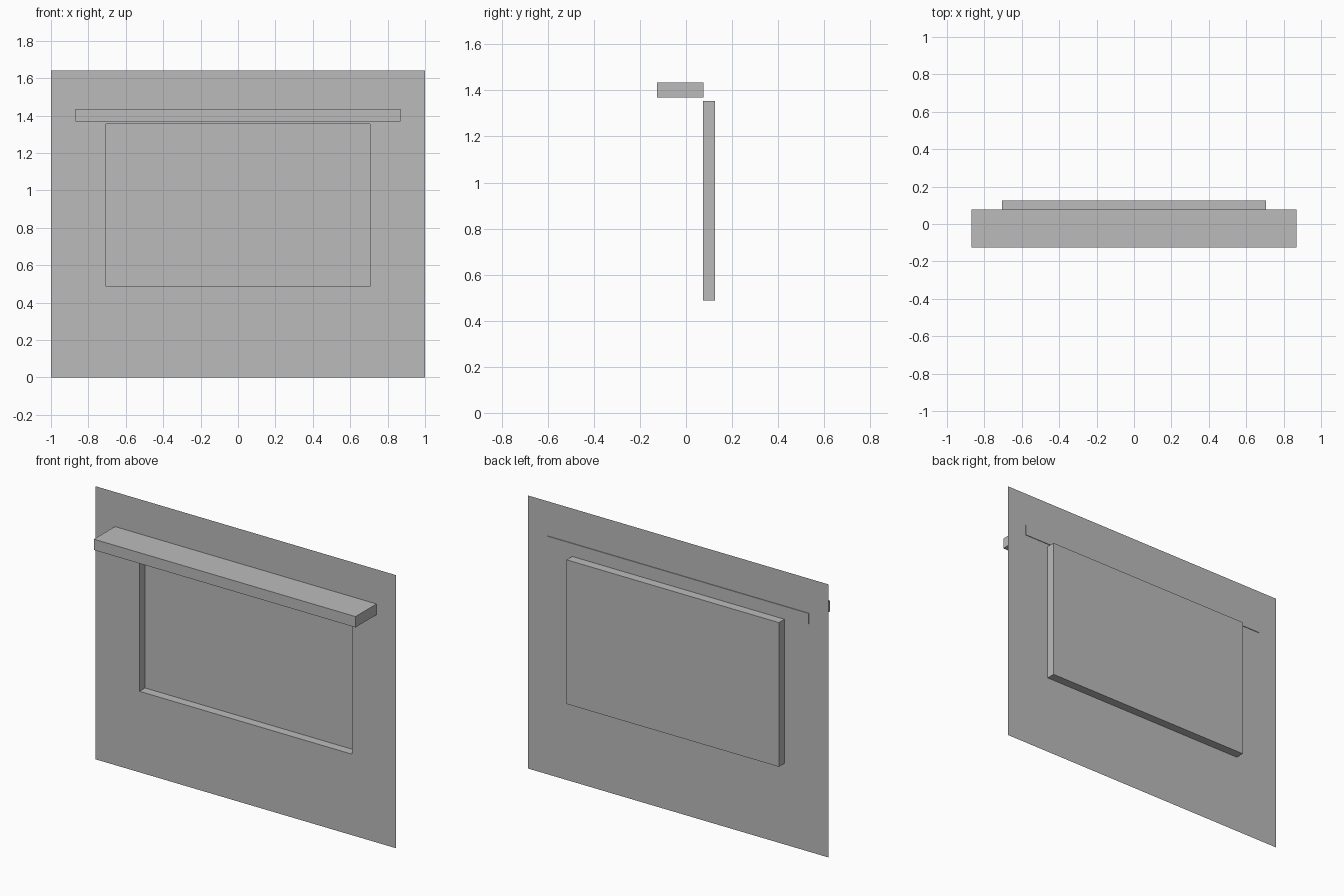
import bpy
import bmesh
from mathutils import Vector

cube = bpy.data.objects.get("Cube")
if cube:
    bpy.data.objects.remove(cube, do_unlink=True)

WALL_Y, BACK_Y, FRONT_Y = 0.073, 0.126, -0.126
WALL_X, WALL_TOP = 1.0, 1.642
OPEN_X, OPEN_LOW, OPEN_TOP = 0.706, 0.487, 1.354

grey = bpy.data.materials.new("plain grey")
grey.use_nodes = True
colour = (0.5, 0.5, 0.5, 1)
grey.diffuse_color = colour
grey.node_tree.nodes["Principled BSDF"].inputs["Base Color"].default_value = colour


def add_object(name, bm):
    mesh = bpy.data.meshes.new(name)
    bm.to_mesh(mesh)
    bm.free()
    mesh.materials.append(grey)
    obj = bpy.data.objects.new(name, mesh)
    bpy.context.collection.objects.link(obj)
    return obj


def rectangle(bm, half_x, y, low, top):
    corners = ((-half_x, low), (half_x, low), (half_x, top), (-half_x, top))
    return [bm.verts.new((x, y, z)) for x, z in corners]


# Thin wall panel with a recessed rectangular niche pushed out of its back
bm = bmesh.new()
outer = rectangle(bm, WALL_X, WALL_Y, 0, WALL_TOP)
rim = rectangle(bm, OPEN_X, WALL_Y, OPEN_LOW, OPEN_TOP)
back = rectangle(bm, OPEN_X, BACK_Y, OPEN_LOW, OPEN_TOP)
for a, b in ((outer, rim), (rim, back)):
    for i in range(4):
        j = (i + 1) % 4
        bm.faces.new((a[i], a[j], b[j], b[i]))
bm.faces.new(back)
add_object("wall_with_niche", bm)

# Shelf above the niche, its back just showing through the wall
bm = bmesh.new()
bmesh.ops.create_cube(bm, size=1)
low, high = Vector((-0.87, FRONT_Y, 1.369)), Vector((0.87, 0.077, 1.434))
bmesh.ops.scale(bm, vec=high - low, verts=bm.verts)
bmesh.ops.translate(bm, vec=(low + high) / 2, verts=bm.verts)
add_object("mantel_shelf", bm)
